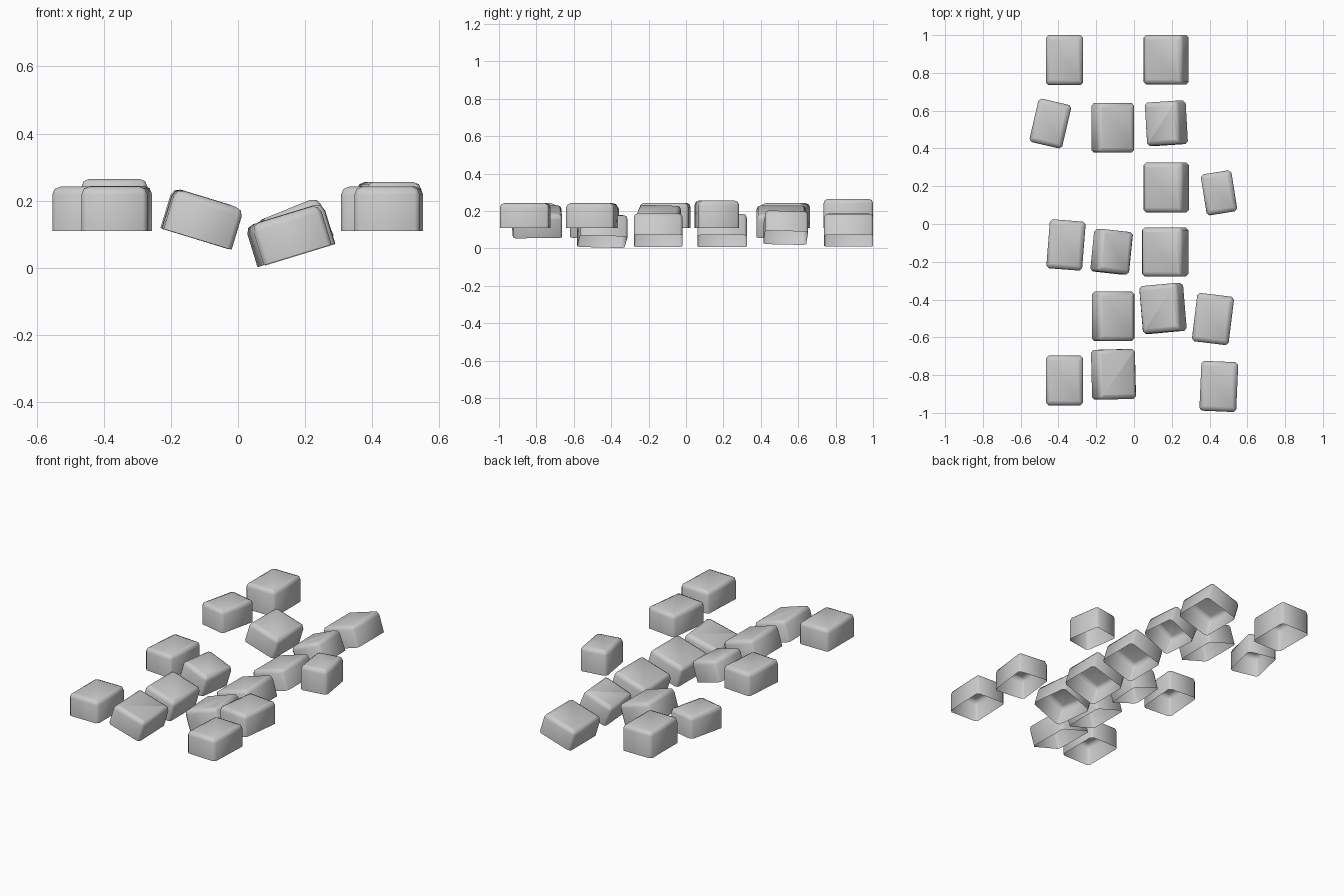
import bpy, bmesh
from math import radians
from mathutils import Matrix

if "Cube" in bpy.data.objects:
    bpy.data.objects.remove(bpy.data.objects["Cube"])


def bevel(bm, edges, size, segs):
    bmesh.ops.bevel(bm, geom=edges, offset=size, offset_type='OFFSET', segments=segs,
                    profile=0.5, affect='EDGES', clamp_overlap=True)


def stone(name, x, y, z, w, l, h, yaw, roll):
    """Open-bottomed paving block, centred on its own middle."""
    bm = bmesh.new()
    bmesh.ops.create_cube(bm, size=1)
    bmesh.ops.scale(bm, vec=(w, l, h), verts=bm.verts)
    # small corner chamfers
    bevel(bm, [e for e in bm.edges
               if abs(e.verts[0].co.z - e.verts[1].co.z) > h / 2], 0.014, 1)
    # rounded upper rim
    bevel(bm, [e for e in bm.edges if all(v.co.z > h * 0.49 for v in e.verts)], 0.026, 2)
    # hollow underside
    bm.normal_update()
    bmesh.ops.delete(bm, geom=[f for f in bm.faces if f.normal.z < -0.9], context='FACES')
    bm.transform(Matrix.Translation((x, y, z)) @ Matrix.Rotation(radians(roll), 4, 'Y')
                 @ Matrix.Rotation(radians(yaw), 4, 'Z'))
    mesh = bpy.data.meshes.new(name)
    bm.to_mesh(mesh)
    bm.free()
    for p in mesh.polygons:
        p.use_smooth = True
    mesh.set_sharp_from_angle(angle=radians(50))
    bpy.context.collection.objects.link(bpy.data.objects.new(name, mesh))


# Flat outer rows resting at one base height: x, y, width, length, height, yaw
outer = {
    "outer_left_stone": [(-0.368, 0.868, 0.197, 0.265, 0.155, 0),
                         (-0.443, 0.532, 0.178, 0.236, 0.132, -13),
                         (-0.360, -0.111, 0.190, 0.260, 0.134, -4.5),
                         (-0.368, -0.829, 0.197, 0.264, 0.132, 0)],
    "outer_right_stone": [(0.450, 0.165, 0.164, 0.220, 0.146, 9),
                          (0.418, -0.503, 0.196, 0.258, 0.132, -7),
                          (0.449, -0.860, 0.195, 0.264, 0.132, -2.5)],
}
for name, rows in outer.items():
    for x, y, w, l, h, yaw in rows:
        stone(name, x, y, 0.11 + h / 2, w, l, h, yaw, 0)

# Inner rows tipped towards the central gutter: x, y, z, width, length, yaw, roll
inner = {
    "inner_left_stone": [(-0.109, 0.509, 0.146, 0.206, 0.262, 0, 17),
                         (-0.115, -0.147, 0.150, 0.184, 0.226, -6, 17),
                         (-0.107, -0.489, 0.146, 0.204, 0.262, 0, 17),
                         (-0.105, -0.796, 0.146, 0.212, 0.264, 1.5, 17)],
    "inner_right_stone": [(0.167, 0.870, 0.101, 0.218, 0.262, 0, -17),
                          (0.167, 0.533, 0.115, 0.192, 0.230, 3.5, -22),
                          (0.167, 0.193, 0.099, 0.219, 0.264, 0, -17),
                          (0.162, -0.149, 0.101, 0.224, 0.260, 0, -17),
                          (0.150, -0.447, 0.096, 0.212, 0.254, 5, -17)],
}
for name, rows in inner.items():
    for x, y, z, w, l, yaw, roll in rows:
        stone(name, x, y, z, w, l, 0.126, yaw, roll)
